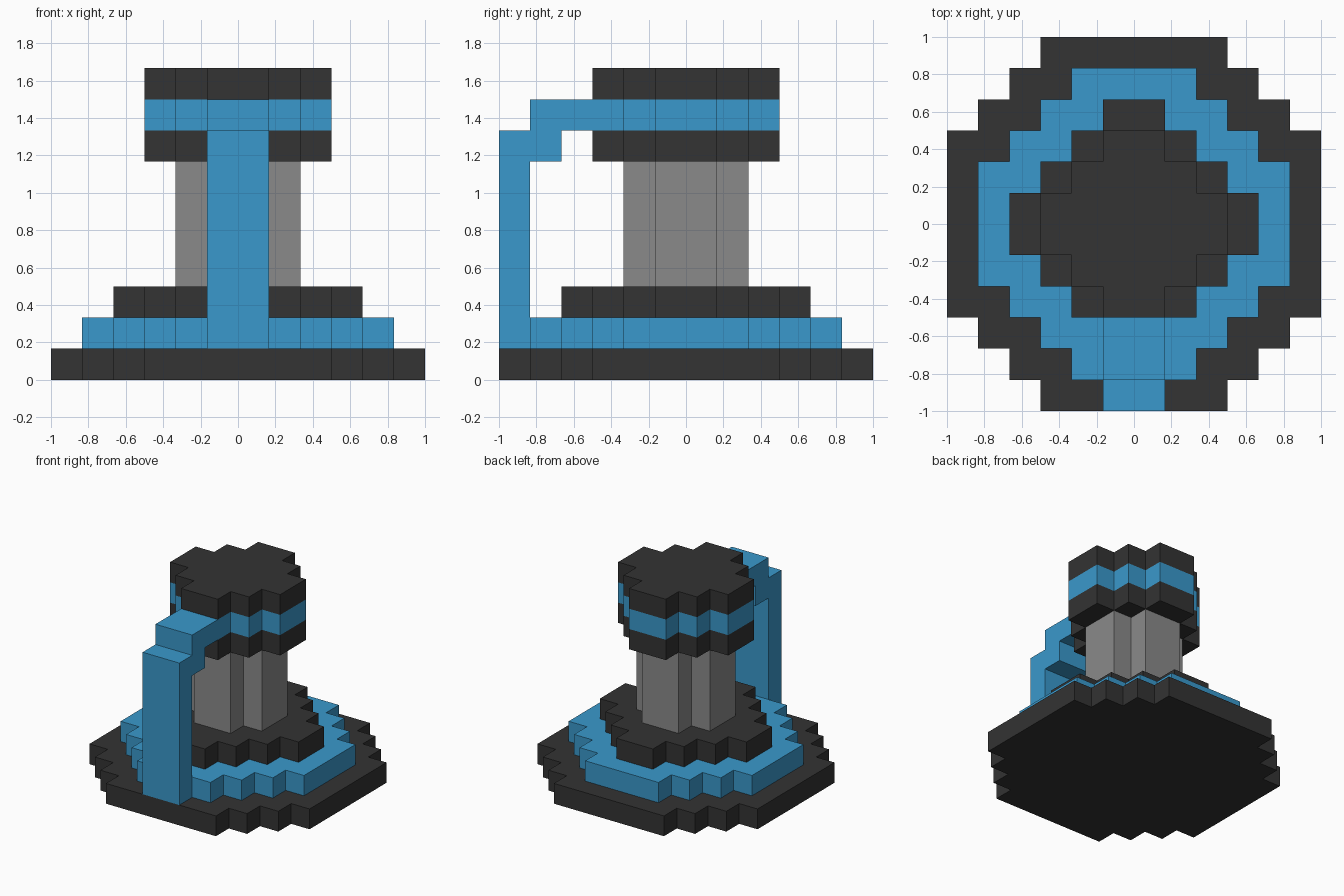
import bpy
import bmesh

if "Cube" in bpy.data.objects:
    bpy.data.objects.remove(bpy.data.objects["Cube"])

U = 1 / 6  # one block


def material(name, srgb):
    m = bpy.data.materials.new(name)
    lin = [((c / 255 + 0.055) / 1.055) ** 2.4 for c in srgb]
    m.diffuse_color = (*lin, 1)
    m.use_nodes = True
    m.node_tree.nodes["Principled BSDF"].inputs["Base Color"].default_value = m.diffuse_color
    return m


DARK = material("charcoal", (51, 51, 51))
BLUE = material("bright blue", (58, 153, 204))
GREY = material("mid grey", (138, 138, 138))


def prism(name, points, extrude, mat):
    """Extrude a closed outline (in blocks) along a vector."""
    bm = bmesh.new()
    face = bm.faces.new([bm.verts.new([c * U for c in p]) for p in points])
    ret = bmesh.ops.extrude_face_region(bm, geom=[face], use_keep_orig=True)
    verts = [g for g in ret["geom"] if isinstance(g, bmesh.types.BMVert)]
    bmesh.ops.translate(bm, verts=verts, vec=[c * U for c in extrude])
    bmesh.ops.recalc_face_normals(bm, faces=bm.faces)
    mesh = bpy.data.meshes.new(name)
    bm.to_mesh(mesh)
    bm.free()
    mesh.materials.append(mat)
    bpy.context.collection.objects.link(bpy.data.objects.new(name, mesh))


def stepped_disc(name, radius, flat, z0, z1, mat):
    """Blocky disc: flat sides of half-width `flat`, one-block corner steps."""
    quarter = [(radius, flat)]
    for i in range(radius - flat):
        quarter += [(radius - i - 1, flat + i), (radius - i - 1, flat + i + 1)]
    outline = []
    for _ in range(4):
        outline += quarter
        quarter = [(-y, x) for x, y in quarter]
    prism(name, [(x, y, z0) for x, y in outline], (0, 0, z1 - z0), mat)


# Stacked base, stem and cap
stepped_disc("base_plate", 6, 3, 0, 1, DARK)
stepped_disc("base_band", 5, 2, 1, 2, BLUE)
stepped_disc("base_collar", 4, 1, 2, 3, DARK)
stepped_disc("stem", 2, 1, 3, 7, GREY)
stepped_disc("cap_bottom", 3, 1, 7, 8, DARK)
stepped_disc("cap_band", 3, 1, 8, 9, BLUE)
stepped_disc("cap_top", 3, 1, 9, 10, DARK)

# Bent arm at the front, joining base band to cap band
arm = [(-6, 1), (-5, 1), (-5, 7), (-4, 7), (-4, 8), (-3, 8),
       (-3, 9), (-5, 9), (-5, 8), (-6, 8)]
prism("front_arm", [(-1, y, z) for y, z in arm], (2, 0, 0), BLUE)
